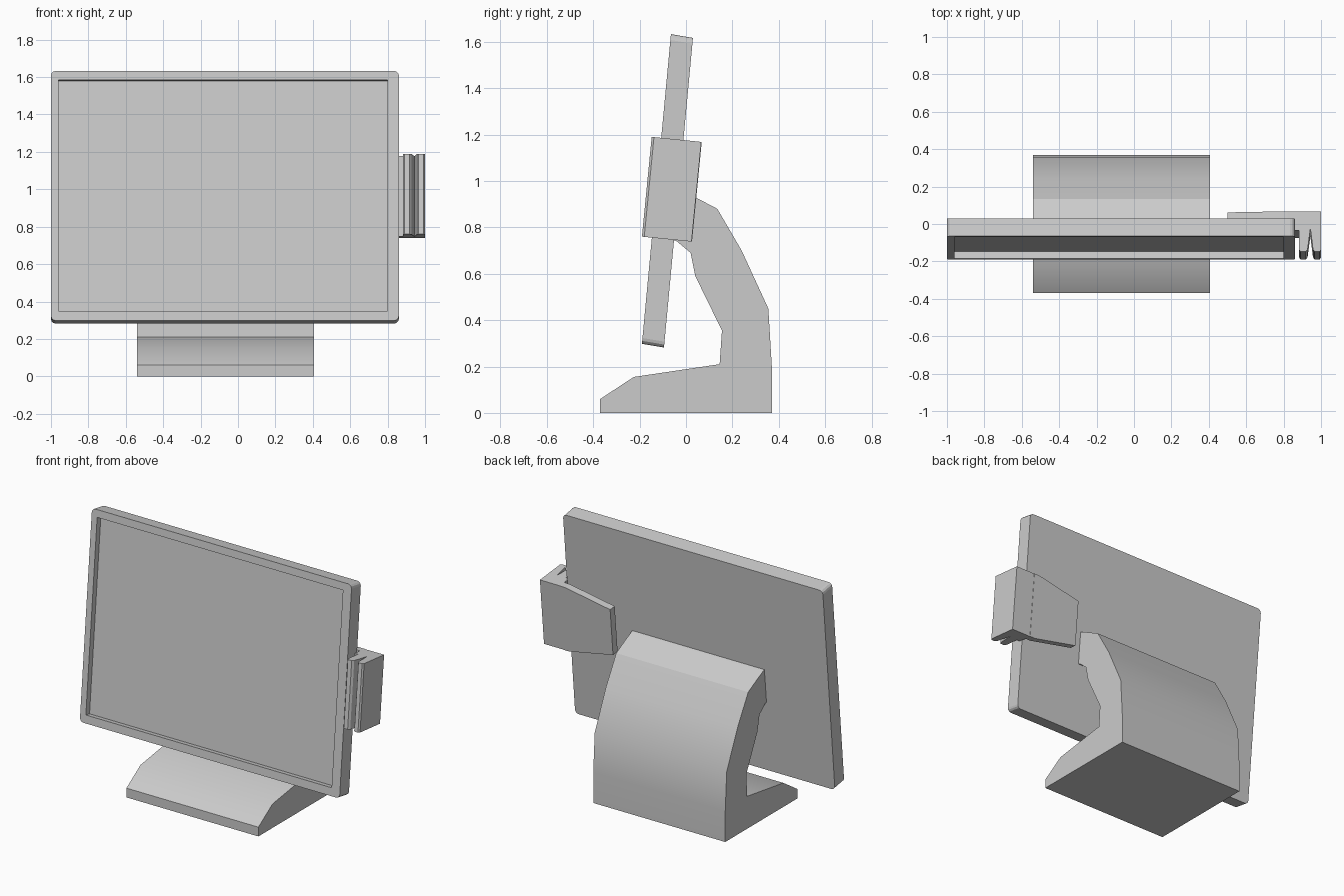
import bpy, bmesh, math
from mathutils import Vector as V

if "Cube" in bpy.data.objects:
    bpy.data.objects.remove(bpy.data.objects["Cube"])

X = V((1, 0, 0))


def finish(name, bm, smooth=None):
    bmesh.ops.remove_doubles(bm, verts=bm.verts, dist=1e-5)
    bmesh.ops.recalc_face_normals(bm, faces=bm.faces)
    me = bpy.data.meshes.new(name)
    bm.to_mesh(me)
    bm.free()
    ob = bpy.data.objects.new(name, me)
    bpy.context.collection.objects.link(ob)
    if smooth:
        bpy.context.view_layer.objects.active = ob
        ob.select_set(True)
        bpy.ops.object.shade_smooth_by_angle(angle=math.radians(smooth))
        ob.select_set(False)


def loft(name, rings, smooth=None):
    """Join equal-length rings of points and cap both ends."""
    bm = bmesh.new()
    rows = [[bm.verts.new(p) for p in r] for r in rings]
    for a, b in zip(rows, rows[1:]):
        for i in range(len(a)):
            j = (i + 1) % len(a)
            bm.faces.new((a[i], a[j], b[j], b[i]))
    bm.faces.new(rows[0])
    bm.faces.new(rows[-1])
    finish(name, bm, smooth)


def prism(name, pts, origin, a, b, depth, smooth=None):
    base = [origin + a * p + b * q for p, q in pts]
    loft(name, [base, [p + depth for p in base]], smooth)


def rounded_rect(x0, x1, z0, z1, r, n=3):
    out = []
    for k, (cx, cz) in enumerate(((x1 - r, z1 - r), (x0 + r, z1 - r),
                                  (x0 + r, z0 + r), (x1 - r, z0 + r))):
        for i in range(n + 1):
            t = math.pi / 2 * (k + i / n)
            out.append((cx + r * math.cos(t), cz + r * math.sin(t)))
    return out


# Tilted display panel with recessed screen
H = 1.335
p_org, p_up, p_back = V((0, -.19, .298)), V((0, .125 / H, 1)), V((0, .095, -.016))
outer = rounded_rect(-1, .86, 0, H, .025)
inner = rounded_rect(-.96, .80, .052, 1.287, 0)


def panel_ring(pts, d):
    return [p_org + X * x + p_up * z + p_back * d for x, z in pts]


loft("display_panel", [panel_ring(outer, 1), panel_ring(outer, 0),
                       panel_ring(inner, 0), panel_ring(inner, .4)])

# Curved stand and foot, one side profile (y, z)
stand = [(-.37, 0), (.37, 0), (.37, .2), (.355, .45), (.24, .70), (.135, .88),
         (.04, .93), (-.03, .963), (-.053, .745), (-.04, .74), (.02, .69),
         (.04, .59), (.155, .355), (.145, .21), (-.225, .155), (-.37, .06)]
prism("stand", stand, V((-.54, 0, 0)), V((0, 1, 0)), V((0, 0, 1)), X * .945, 28)

# Card reader housing with V-shaped swipe slot, section (x, depth)
m_org, m_up = V((0, -.19, .76)), V((0, .042, .43))
m_back = V((0, .995, -.1))
housing = [(.858, .115), (.882, .115), (.882, .012), (.89, 0), (.918, 0),
           (.928, .012), (.943, .125), (.957, .012), (.966, 0), (.992, 0),
           (1, .01), (1, .215), (.858, .215)]
prism("card_reader", housing, m_org, X, m_back, m_up)

# Tapered bracket plate reaching behind the panel, outline (x, height fraction)
plate = [(.86, 0), (.82, 0), (.5, .15), (.5, .86), (.82, 1), (.86, 1)]
prism("reader_bracket", plate, m_org + m_back * .17, X, m_up, m_back * .047)
